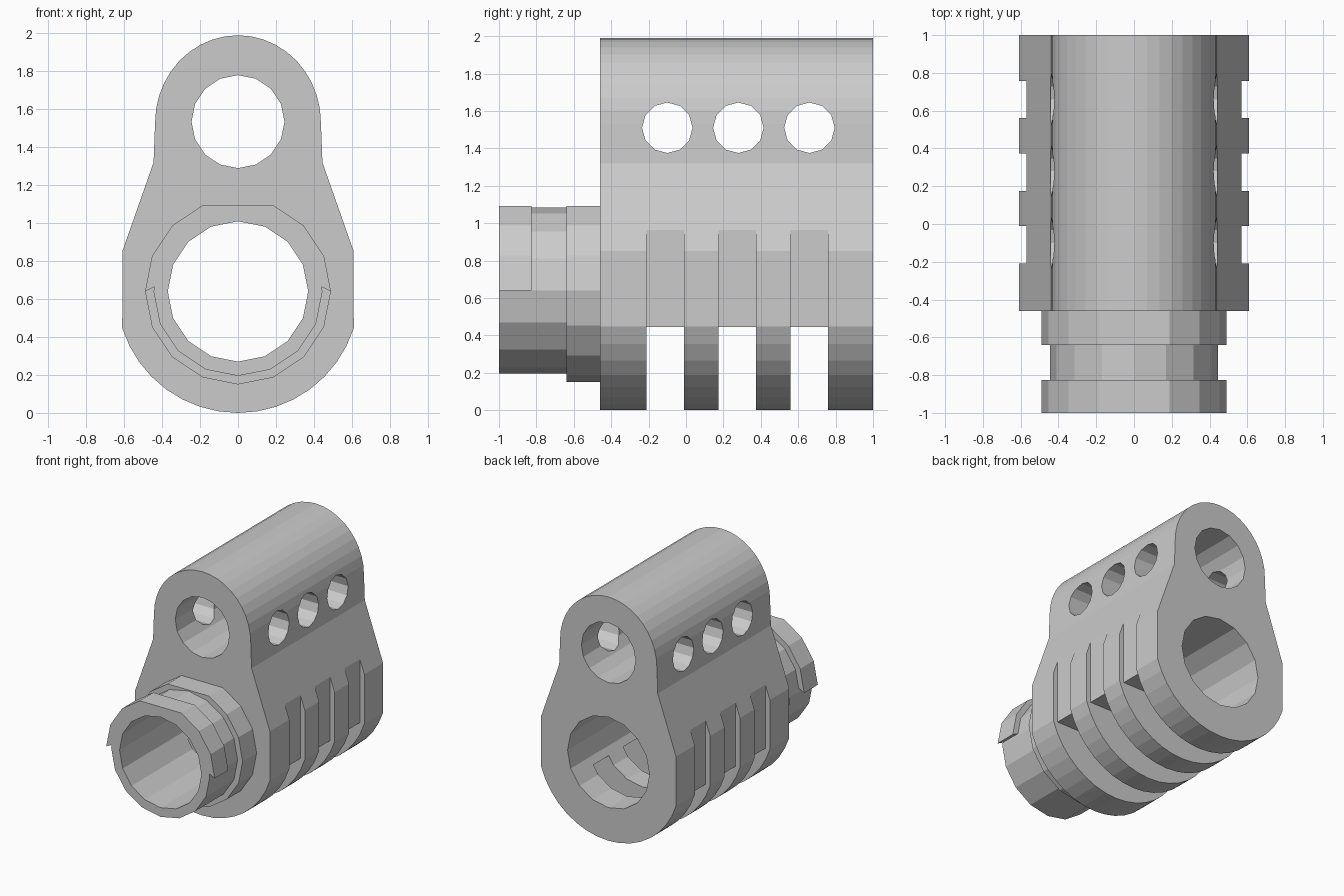
import bpy
import bmesh
from math import sin, cos, pi, radians

if "Cube" in bpy.data.objects:
    bpy.data.objects.remove(bpy.data.objects["Cube"], do_unlink=True)

grey = bpy.data.materials.new("plain grey")
grey.use_nodes = True
colour = (0.6, 0.6, 0.6, 1)
grey.diffuse_color = colour
grey.node_tree.nodes["Principled BSDF"].inputs["Base Color"].default_value = colour

BORE_Z = 0.64      # height of the large lower bore
FRONT, SHOULDER, BACK = -1.0, -0.46, 1.0


def arc(rx, rz, cz, start, end, steps):
    """Points on an arc, angles in degrees from +x towards +z."""
    angles = [radians(start + (end - start) * i / steps) for i in range(steps + 1)]
    return [(rx * cos(a), cz + rz * sin(a)) for a in angles]


def ring(r, z, sides=16):
    return arc(r, r, z, 0, 360, sides)[:-1]


def prism(name, points, start, end, axis="y"):
    """Extrude a closed profile along y, or along x with points as (y, z)."""
    bm = bmesh.new()
    place = (lambda p, d: (p[0], d, p[1])) if axis == "y" else (lambda p, d: (d, p[0], p[1]))
    face = bm.faces.new([bm.verts.new(place(p, start)) for p in points])
    top = bmesh.ops.extrude_face_region(bm, geom=[face])
    for v in top["geom"]:
        if isinstance(v, bmesh.types.BMVert):
            v.co["xyz".index(axis)] = end
    bmesh.ops.recalc_face_normals(bm, faces=bm.faces)
    mesh = bpy.data.meshes.new(name)
    bm.to_mesh(mesh)
    bm.free()
    mesh.materials.append(grey)
    obj = bpy.data.objects.new(name, mesh)
    bpy.context.collection.objects.link(obj)
    return obj


def box(name, x, y, z):
    outline = [(x[0], z[0]), (x[1], z[0]), (x[1], z[1]), (x[0], z[1])]
    return prism(name, outline, y[0], y[1])


def combine(target, tool, operation="DIFFERENCE"):
    """Apply a boolean to the target and remove the tool."""
    mod = target.modifiers.new("boolean", "BOOLEAN")
    mod.operation, mod.solver, mod.object = operation, "EXACT", tool
    bpy.context.view_layer.update()
    graph = bpy.context.evaluated_depsgraph_get()
    result = bpy.data.meshes.new_from_object(target.evaluated_get(graph))
    target.modifiers.clear()
    target.data = result
    bpy.data.objects.remove(tool, do_unlink=True)


# Body: rounded top, tapered shoulders, straight sides, round underside
profile = arc(0.437, 0.46, 1.53, 0, 180, 20)
profile += [(-0.445, 1.32), (-0.61, 0.85)]
profile += arc(0.64, 0.64, BORE_Z, 197.6, 342.4, 16)
profile += [(0.61, 0.85), (0.445, 1.32)]
body = prism("body", profile, SHOULDER, BACK)

# Upper and lower bores
combine(body, prism("upper_bore", ring(0.245, 1.535), -1.2, 1.2))
combine(body, prism("lower_bore", ring(0.37, BORE_Z), -1.2, 1.2))

# Cross holes, and slots open below with shallow grooves up the sides
for i in range(3):
    y = -0.1 + 0.38 * i
    hole = [(y + p, z) for p, z in ring(0.135, 1.51, 12)]
    combine(body, prism("cross_hole", hole, -1, 1, axis="x"))
    span = (y - 0.11 + 0.005 * i, y + 0.09 + 0.004 * i)
    combine(body, box("slot", (-1, 1), span, (-0.2, 0.445)))
    for side in (-1, 1):
        edges = sorted((side * 0.57, side))
        combine(body, box("groove", edges, span, (0.3, 1.2)))

# Spigot: core, full collar at the shoulder, upper lug at the front
spigot = prism("spigot", ring(0.445, BORE_Z), FRONT, SHOULDER)
collar_points = [p for p in ring(0.49, BORE_Z) if p[1] < 1.12]
combine(spigot, prism("collar", collar_points, -0.64, SHOULDER), "UNION")
lug_points = [p for p in arc(0.49, 0.49, BORE_Z, 0, 180, 8) if p[1] < 1.12]
lug_points += [(-0.43, 0.67), (0.43, 0.67)]
combine(spigot, prism("lug", lug_points, FRONT, -0.825), "UNION")
combine(spigot, prism("spigot_bore", ring(0.37, BORE_Z), -1.2, 0))
